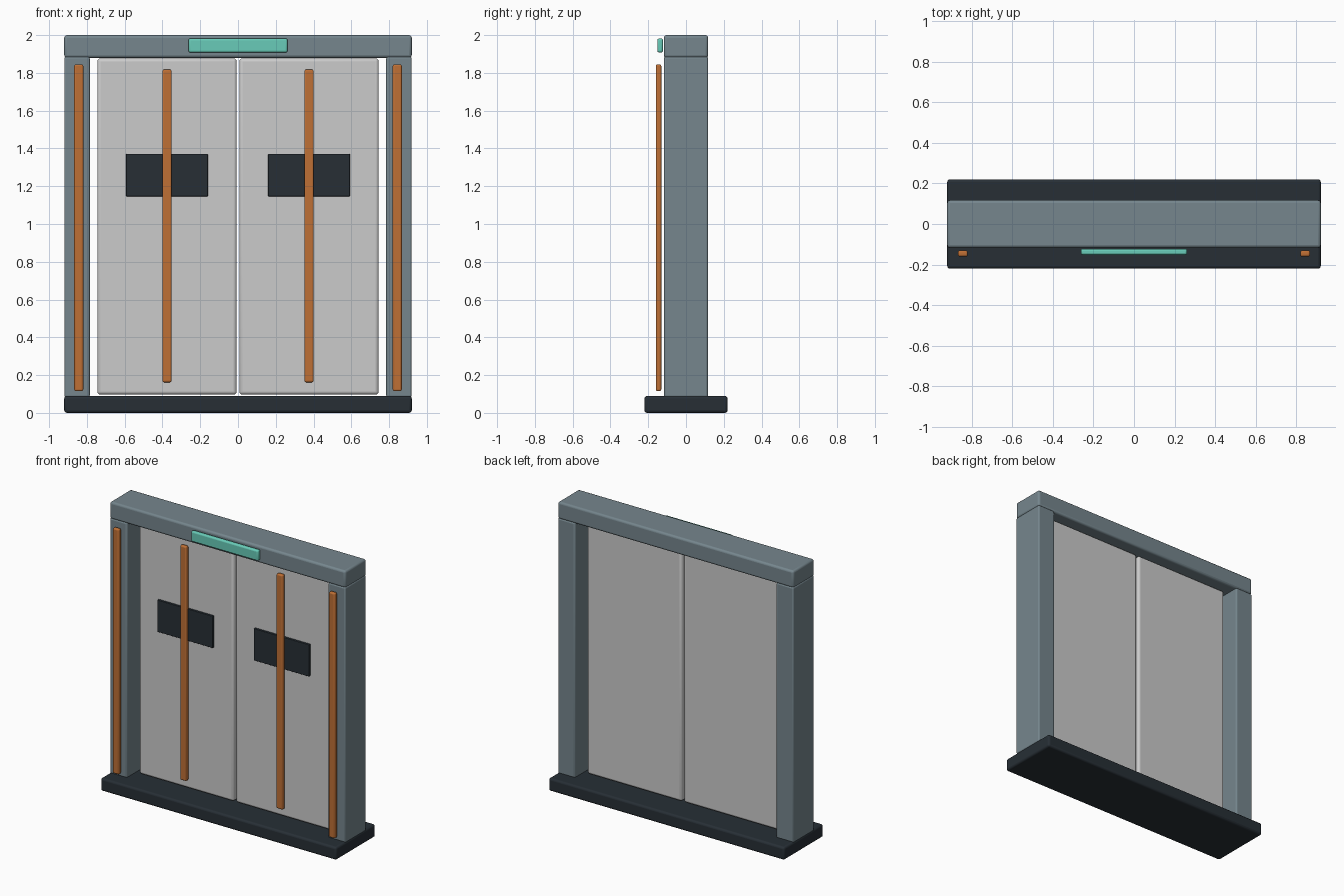
import bpy

if "Cube" in bpy.data.objects:
    bpy.data.objects.remove(bpy.data.objects["Cube"])


def material(name, color):
    m = bpy.data.materials.new(name)
    m.diffuse_color = (*color, 1)
    m.use_nodes = True
    m.node_tree.nodes["Principled BSDF"].inputs["Base Color"].default_value = m.diffuse_color
    return m


STEEL = material("steel", (0.18, 0.24, 0.27))
DARK = material("dark", (0.02, 0.028, 0.036))
PANEL = material("panel", (0.54, 0.56, 0.55))
COPPER = material("copper", (0.52, 0.16, 0.035))
TEAL = material("teal", (0.14, 0.60, 0.48))


def box(name, x, y, z, mat, bevel):
    """Bevelled box from (min, max) ranges on each axis."""
    ranges = (x, y, z)
    bpy.ops.mesh.primitive_cube_add(size=1, location=[(a + b) / 2 for a, b in ranges])
    o = bpy.context.object
    o.name = name
    o.scale = [b - a for a, b in ranges]
    bpy.ops.object.transform_apply(location=False, rotation=False, scale=True)
    o.data.materials.append(mat)
    if bevel:
        mod = o.modifiers.new("bevel", "BEVEL")
        mod.width = bevel
        mod.segments = 3
    bpy.ops.object.shade_smooth_by_angle()
    return o


def span(center, width):
    return (center - width / 2, center + width / 2)


# Threshold, header and status light
box("threshold", (-0.92, 0.92), (-0.22, 0.22), (0, 0.09), DARK, 0.014)
box("header", (-0.92, 0.92), (-0.117, 0.117), (1.88, 2.0), STEEL, 0.014)
box("status_light", (-0.262, 0.262), (-0.152, -0.122), (1.908, 1.982), TEAL, 0.01)

for side, s in (("left", -1), ("right", 1)):
    # Frame post with its floating trim strip
    box(side + "_post", span(s * 0.852, 0.135), (-0.117, 0.117), (0.083, 1.885), STEEL, 0.01)
    box(side + "_post_trim", span(s * 0.843, 0.048), (-0.16, -0.131), (0.115, 1.845), COPPER, 0.009)
    # Sliding door leaf with window and vertical trim
    box(side + "_door", span(s * 0.376, 0.738), (-0.039, 0.039), (0.097, 1.877), PANEL, 0.016)
    box(side + "_window", span(s * 0.376, 0.432), (-0.055, -0.037), (1.146, 1.371), DARK, 0.003)
    box(side + "_door_trim", span(s * 0.376, 0.05), (-0.077, -0.047), (0.162, 1.817), COPPER, 0.009)
